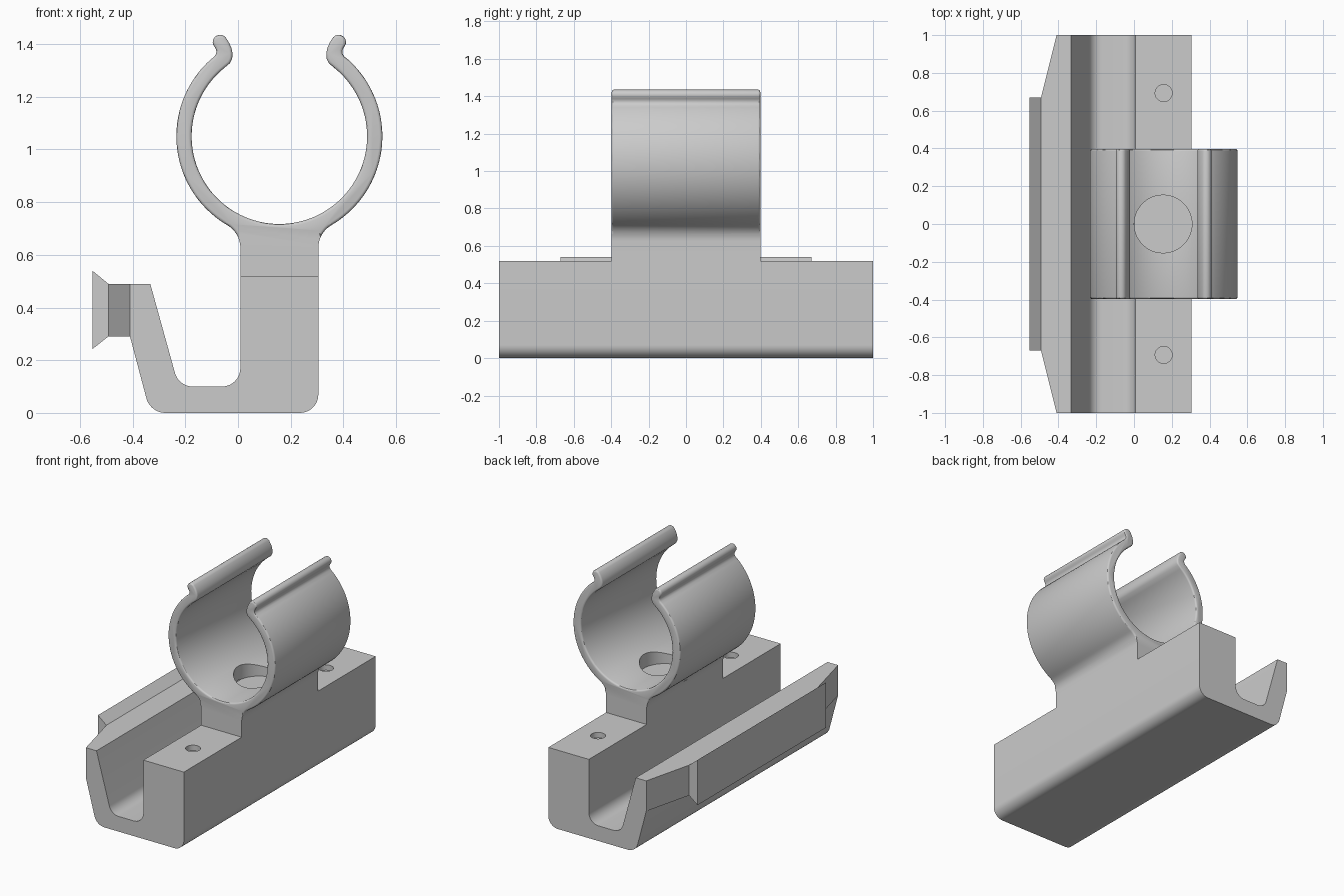
import bpy, bmesh, math
from mathutils import Vector

if "Cube" in bpy.data.objects:
    bpy.data.objects.remove(bpy.data.objects["Cube"], do_unlink=True)

CX, RING_Z = 0.157, 1.05          # clip axis
R_OUT, R_IN = 0.391, 0.333        # clip ring radii
STEM, FILLET = 0.148, 0.1         # half stem width, stem fillet radius
DECK = 0.52                       # top of the rail block

grey = bpy.data.materials.new("light grey plastic")
grey.use_nodes = True
colour = (0.6, 0.6, 0.6, 1)
grey.diffuse_color = colour
grey.node_tree.nodes["Principled BSDF"].inputs["Base Color"].default_value = colour


def make_object(name, bm):
    bmesh.ops.recalc_face_normals(bm, faces=bm.faces)
    mesh = bpy.data.meshes.new(name)
    bm.to_mesh(mesh)
    bm.free()
    mesh.materials.append(grey)
    ob = bpy.data.objects.new(name, mesh)
    bpy.context.collection.objects.link(ob)
    return ob


def extrude(outline, half):
    """Prism along y from an (x, z) outline."""
    bm = bmesh.new()
    face = bm.faces.new([bm.verts.new((x, -half, z)) for x, z in outline])
    ext = bmesh.ops.extrude_face_region(bm, geom=[face])
    moved = [v for v in ext["geom"] if isinstance(v, bmesh.types.BMVert)]
    bmesh.ops.translate(bm, verts=moved, vec=(0, 2 * half, 0))
    return bm


def arc(cx, cz, r, a0, a1, n):
    angles = [math.radians(a0 + (a1 - a0) * i / n) for i in range(n + 1)]
    return [(cx + r * math.cos(a), cz + r * math.sin(a)) for a in angles]


def rounded(corners, n=10):
    """Outline from (x, z, radius) corners."""
    out = []
    for i, (x, z, r) in enumerate(corners):
        p = Vector((x, z))
        if not r:
            out.append((x, z))
            continue
        a = (Vector(corners[i - 1][:2]) - p).normalized()
        b = (Vector(corners[(i + 1) % len(corners)][:2]) - p).normalized()
        half = a.angle(b) / 2
        centre = p + (a + b).normalized() * r / math.sin(half)
        start = p + a * r / math.tan(half) - centre
        end = p + b * r / math.tan(half) - centre
        sweep = math.pi - 2 * half
        for k in range(n + 1):
            t = k / n
            v = (start * math.sin((1 - t) * sweep) + end * math.sin(t * sweep)) / math.sin(sweep)
            out.append(tuple(centre + v))
    return out


def drill(ob, x, y, z, radius):
    """Blind round hole from height z upwards."""
    bm = bmesh.new()
    bmesh.ops.create_cone(bm, cap_ends=True, segments=48, radius1=radius, radius2=radius, depth=0.3)
    bmesh.ops.translate(bm, verts=bm.verts, vec=(x, y, z + 0.15))
    cutter = make_object("hole_cutter", bm)
    cutter.hide_render = True
    mod = ob.modifiers.new("hole", "BOOLEAN")
    mod.operation, mod.solver, mod.object = "DIFFERENCE", "EXACT", cutter
    bpy.context.view_layer.update()
    ob_eval = ob.evaluated_get(bpy.context.evaluated_depsgraph_get())
    mesh = bpy.data.meshes.new_from_object(ob_eval)
    ob.modifiers.clear()
    ob.data = mesh
    bpy.data.objects.remove(cutter, do_unlink=True)


# Rail block: hooked channel with rounded corners
left, right = CX - STEM, CX + STEM
block = make_object("rail_block", extrude(rounded([
    (right, DECK, 0), (right, 0, 0.07), (-0.333, 0, 0.075), (-0.41, 0.29, 0),
    (-0.41, 0.49, 0), (-0.333, 0.49, 0), (-0.225, 0.1, 0.07), (left, 0.1, 0.07),
    (left, DECK, 0)]), 1.0))
for side in (-1, 1):
    drill(block, CX, 0.693 * side, DECK - 0.035, 0.045)

# Flared side lip, lofted through three rectangles
bm = bmesh.new()
rings = []
for x, half, low, high in ((-0.41, 1.0, 0.29, 0.49), (-0.492, 0.67, 0.29, 0.49),
                           (-0.553, 0.67, 0.242, 0.54)):
    rings.append([bm.verts.new((x, y, z)) for y, z in
                  ((-half, low), (half, low), (half, high), (-half, high))])
for a, b in zip(rings, rings[1:]):
    for i in range(4):
        j = (i + 1) % 4
        bm.faces.new((a[i], a[j], b[j], b[i]))
bm.faces.new(rings[0])
bm.faces.new(rings[-1])
lip = make_object("side_lip", bm)

# Clip: stem, fillet, open ring and beaded tips, mirrored about its axis
drop = math.sqrt((R_OUT + FILLET) ** 2 - (STEM + FILLET) ** 2)
tangent = math.degrees(math.atan2(drop, STEM + FILLET))
half_outline = [(STEM, DECK)]
half_outline += arc(STEM + FILLET, RING_Z - drop, FILLET, 180, 180 - tangent, 10)
half_outline += arc(0, RING_Z, R_OUT, -tangent, 48, 40)[1:]
half_outline += [(0.247, 1.352), (0.24, 1.363), (0.239, 1.375), (0.244, 1.386)]
half_outline += arc(0.225, 1.407, 0.028, -20, 140, 10)
half_outline += [(0.191, 1.405), (0.182, 1.385), (0.178, 1.365), (0.179, 1.345), (0.187, 1.328)]
half_outline += arc(0, RING_Z, R_IN, 51, -90, 48)
outline = [(CX + x, z) for x, z in half_outline]
outline += [(CX - x, z) for x, z in reversed(half_outline[:-1])]
bm = extrude(outline, 0.397)
rims = [e for e in bm.edges
        if abs(e.verts[0].co.y - e.verts[1].co.y) < 1e-5
        and min(v.co.z for v in e.verts) > 0.66]
bmesh.ops.bevel(bm, geom=rims, offset=0.011, segments=3, profile=0.5, affect="EDGES")
clip = make_object("clip", bm)
drill(clip, CX - 0.003, 0, 0.66, 0.153)

# Smooth curved faces, keep hard edges
bpy.ops.object.select_all(action="DESELECT")
for ob in (block, lip, clip):
    ob.select_set(True)
bpy.context.view_layer.objects.active = clip
bpy.ops.object.shade_smooth_by_angle(angle=math.radians(30))
